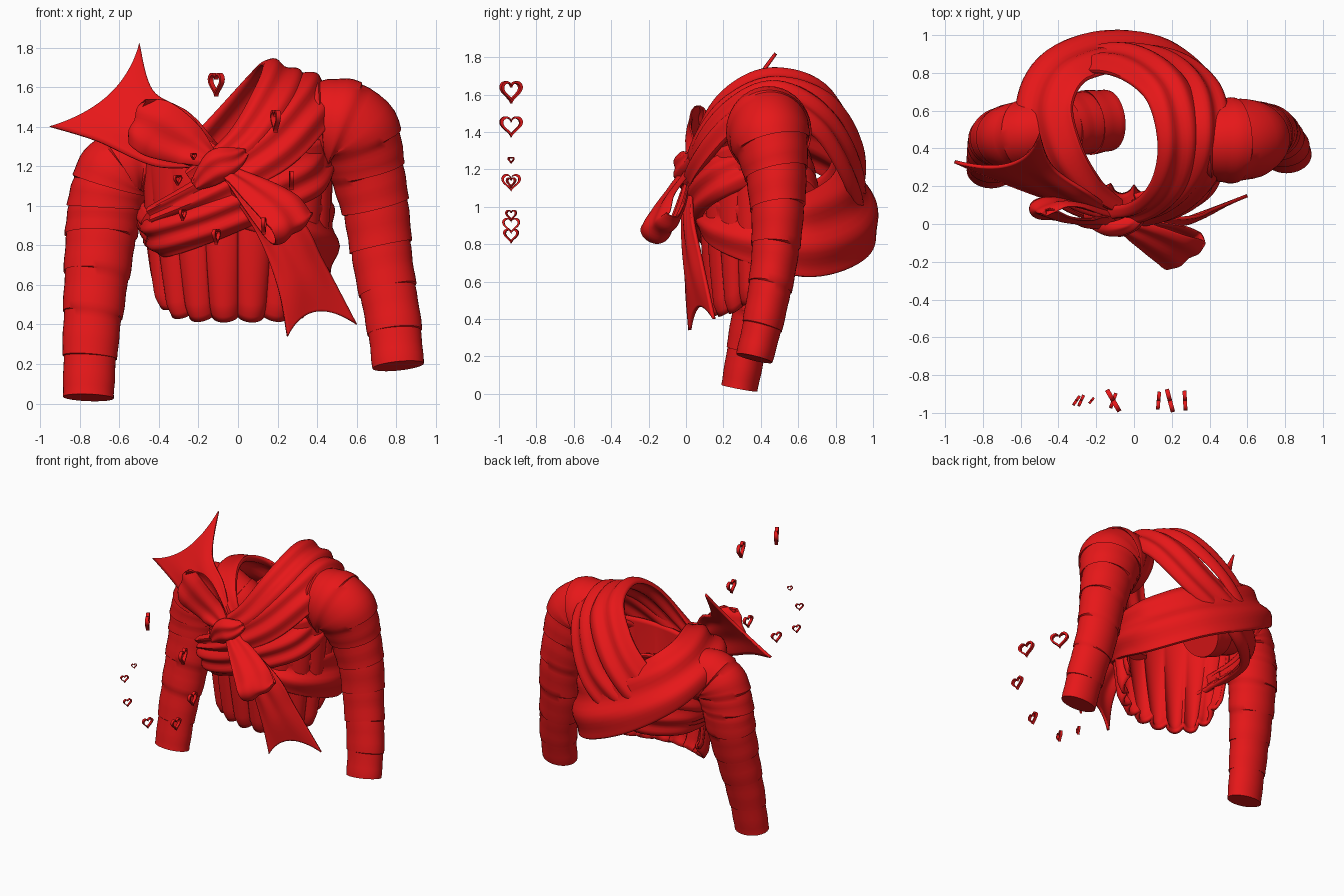
import bpy, bmesh, math
from mathutils import Vector, Matrix

old = bpy.data.objects.get("Cube")
if old:
    bpy.data.objects.remove(old, do_unlink=True)

RED = (0.83, 0.009, 0.01, 1)
red = bpy.data.materials.new("red cloth")
red.use_nodes = True
red.diffuse_color = RED
red.node_tree.nodes["Principled BSDF"].inputs["Base Color"].default_value = RED
BODY = Vector((-0.05, 0.48, 1.05))


def spline(rows, t):
    """Smooth curve through rows of any length, t from 0 to 1."""
    last = len(rows) - 1
    i = min(int(t * last), last - 1)
    f = t * last - i
    a, b, c, d = (rows[max(0, min(last, i + k))] for k in (-1, 0, 1, 2))
    return [q + f * (r - p) / 2 + f * f * (p - 2.5 * q + 2 * r - s / 2)
            + f ** 3 * (1.5 * (q - r) + (s - p) / 2)
            for p, q, r, s in zip(a, b, c, d)]


def finish(name, bm, thickness=0):
    bmesh.ops.recalc_face_normals(bm, faces=bm.faces)
    mesh = bpy.data.meshes.new(name)
    bm.to_mesh(mesh)
    bm.free()
    obj = bpy.data.objects.new(name, mesh)
    bpy.context.collection.objects.link(obj)
    mesh.materials.append(red)
    if thickness:
        mod = obj.modifiers.new("thickness", "SOLIDIFY")
        mod.thickness = thickness
        mod.offset = 0
    bpy.ops.object.select_all(action="DESELECT")
    obj.select_set(True)
    bpy.context.view_layer.objects.active = obj
    bpy.ops.object.shade_smooth_by_angle(angle=math.radians(40))


def loft(name, rings, closed=True, thickness=0):
    """Skin a list of point rows; closed rows become capped tubes."""
    bm = bmesh.new()
    rows = [[bm.verts.new(p) for p in ring] for ring in rings]
    n = len(rows[0])
    for a, b in zip(rows, rows[1:]):
        for k in range(n if closed else n - 1):
            j = (k + 1) % n
            bm.faces.new((a[k], a[j], b[j], b[k]))
    if closed:
        bm.faces.new(rows[0])
        bm.faces.new(rows[-1])
    finish(name, bm, thickness)


def frame(rows, t):
    row = spline(rows, t)
    ahead = Vector(spline(rows, min(1, t + 0.01))[:3])
    behind = Vector(spline(rows, max(0, t - 0.01))[:3])
    return Vector(row[:3]), row[3], (ahead - behind).normalized()


def band(name, rows, centre=BODY, thick=0.028, folds=3, ripple=0.012, bulge=0.5):
    """Folded cloth strip along rows of x, y, z, width, facing away from centre."""
    rings, steps, sides = [], 72, 40
    for i in range(steps + 1):
        p, width, along = frame(rows, i / steps)
        out = p - centre
        out = (out - along * out.dot(along)).normalized()
        side = along.cross(out)
        ring = []
        for k in range(sides):
            a = math.tau * k / sides
            c, s = math.cos(a), math.sin(a)
            across = c * width / 2
            lift = thick * math.copysign(abs(s) ** 0.6, s)
            lift -= ripple * math.cos(math.tau * folds * (c + 1) / 2 + 1.2 * math.sin(i / 11))
            lift -= bulge * across * across
            ring.append(p + side * across + out * lift)
        rings.append(ring)
    loft(name, rings)


def sleeve(name, rows, wraps):
    """Arm tube wound with overlapping wraps; rows are x, y, z, radius."""
    rings, per, sides = [], 7, 40
    for w in range(wraps):
        for j in range(per):
            f = j / (per - 1)
            t = (w + f) / wraps
            p, r, along = frame(rows, t)
            depth = Vector((0, 1, 0))
            depth = (depth - along * along.y).normalized()
            side = along.cross(depth)
            flat = 0.96 - 0.2 * t
            r *= 0.975 + 0.055 * f ** 0.7 + 0.01 * math.sin(f * 9 + w)
            tilt = 0.12 * r * math.sin(math.pi * t)
            ring = []
            for k in range(sides):
                a = math.tau * k / sides
                ring.append(p + side * r * math.cos(a) + depth * r * flat * math.sin(a)
                            + along * tilt * math.sin(a + w * 0.9))
            rings.append(ring)
    loft(name, rings)


def tail(name, left, middle, right):
    """Flat ribbon end; the middle curve stops short to make the notch."""
    rings, steps, cross = [], 30, 20
    for i in range(steps + 1):
        l, m, r = (Vector(spline(c, i / steps)) for c in (left, middle, right))
        ring = []
        for k in range(cross + 1):
            v = 2 * k / cross - 1
            p = l * (v * v - v) / 2 + m * (1 - v * v) + r * (v * v + v) / 2
            p.y += 0.01 * math.cos(v * 7) * (1 - i / steps)
            ring.append(p)
        rings.append(ring)
    loft(name, rings, closed=False, thickness=0.018)


# Sleeves
sleeve("left_sleeve", [
    (0.33, 0.44, 1.39, 0.18), (0.46, 0.44, 1.41, 0.235), (0.58, 0.45, 1.365, 0.235),
    (0.645, 0.48, 1.2, 0.195), (0.70, 0.49, 0.97, 0.167), (0.735, 0.47, 0.7, 0.15),
    (0.785, 0.42, 0.42, 0.138), (0.81, 0.365, 0.19, 0.128)], 9)
sleeve("right_sleeve", [
    (-0.13, 0.55, 1.02, 0.17), (-0.3, 0.53, 1.12, 0.18), (-0.47, 0.5, 1.21, 0.19),
    (-0.6, 0.47, 1.18, 0.2), (-0.66, 0.46, 1.05, 0.19), (-0.69, 0.45, 0.87, 0.18),
    (-0.72, 0.4, 0.6, 0.16), (-0.745, 0.34, 0.32, 0.14), (-0.757, 0.285, 0.03, 0.125)], 11)

# Pleated front of the bodice, open at the back
pleats = []
for i in range(31):
    f = i / 30
    row = []
    for k in range(161):
        s = k / 80 - 1
        fold = abs(math.sin(s * math.pi * 4.5))
        hem = 0.46 + 0.2 * abs(s) ** 4 - 0.045 * fold ** 0.5
        top = 1.24 + 0.16 * max(0, s)
        z = top + (hem - top) * f
        a = s * math.radians(100 - 8 * f)
        grow = 0.05 * f * (fold ** 0.6 - 0.6) - 0.07 * f * f
        if f > 0.93:
            grow -= 0.02 * (f - 0.93) / 0.07
        row.append(Vector(((0.47 + grow) * math.sin(a), 0.42 - (0.34 + grow) * math.cos(a), z)))
    pleats.append(row)
loft("pleated_bodice", pleats, closed=False, thickness=0.025)

# Wrapped bands over the shoulders and around the back
band("inner_shoulder_band", [
    (-0.24, 0.05, 1.13, 0.12), (0.03, 0.06, 1.32, 0.2), (0.2, 0.2, 1.55, 0.25),
    (0.25, 0.45, 1.68, 0.26), (0.17, 0.73, 1.61, 0.27), (-0.06, 0.88, 1.36, 0.28),
    (-0.32, 0.84, 1.1, 0.28), (-0.48, 0.6, 0.96, 0.24), (-0.44, 0.3, 0.87, 0.2)], folds=2)
band("outer_shoulder_band", [
    (-0.44, 0.17, 0.95, 0.1), (-0.12, 0.03, 1.1, 0.17), (0.18, 0.07, 1.28, 0.23),
    (0.37, 0.24, 1.49, 0.25), (0.43, 0.48, 1.6, 0.25), (0.37, 0.74, 1.46, 0.27),
    (0.15, 0.9, 1.18, 0.29), (-0.2, 0.9, 0.97, 0.27), (-0.45, 0.68, 0.9, 0.24),
    (-0.45, 0.35, 0.85, 0.2)], folds=2)
band("lower_front_band", [
    (-0.45, 0.42, 0.86, 0.18), (-0.4, 0.17, 0.83, 0.2), (-0.15, 0.05, 0.91, 0.2),
    (0.15, 0.05, 1.05, 0.22), (0.37, 0.17, 1.16, 0.24), (0.44, 0.4, 1.25, 0.22)], folds=2)
band("back_sash", [
    (-0.1, 0.07, 1.23, 0.14), (-0.28, 0.16, 1.34, 0.28), (-0.43, 0.36, 1.41, 0.36),
    (-0.49, 0.62, 1.37, 0.38), (-0.39, 0.84, 1.25, 0.42), (-0.12, 0.945, 1.09, 0.46),
    (0.2, 0.9, 0.95, 0.48), (0.43, 0.68, 0.85, 0.45), (0.46, 0.42, 0.87, 0.38),
    (0.32, 0.18, 0.93, 0.3), (0.0, 0.09, 1.0, 0.2)], Vector((-0.05, 0.48, 0.82)),
    folds=2, ripple=0.016)

# Bow loops
band("lower_bow_loop", [
    (-0.07, 0.0, 1.19, 0.08), (0.07, -0.07, 1.1, 0.18), (0.22, -0.15, 0.99, 0.26),
    (0.29, -0.175, 0.9, 0.26), (0.265, -0.09, 0.87, 0.25), (0.16, -0.04, 0.97, 0.22),
    (-0.05, 0.02, 1.17, 0.08)], Vector((0.18, -0.09, 0.98)), 0.012, 2, 0.006)
band("upper_bow_loop", [
    (-0.12, 0.0, 1.22, 0.08), (-0.25, 0.01, 1.31, 0.22), (-0.41, 0.03, 1.39, 0.3),
    (-0.52, 0.07, 1.43, 0.24), (-0.43, 0.12, 1.41, 0.28), (-0.28, 0.1, 1.33, 0.22),
    (-0.12, 0.05, 1.22, 0.08)], Vector((-0.36, 0.065, 1.37)), 0.012, 2, 0.006)

# Forked ribbon tails
tail("upper_tail",
     [(-0.16, 0.07, 1.2), (-0.42, 0.12, 1.2), (-0.72, 0.23, 1.33), (-0.95, 0.33, 1.4)],
     [(-0.14, 0.06, 1.23), (-0.34, 0.13, 1.36), (-0.53, 0.24, 1.47), (-0.65, 0.32, 1.56)],
     [(-0.12, 0.07, 1.26), (-0.24, 0.16, 1.46), (-0.43, 0.3, 1.58), (-0.5, 0.48, 1.82)])
tail("lower_tail",
     [(-0.1, 0.02, 1.15), (0.09, 0.0, 0.87), (0.2, 0.0, 0.59), (0.25, 0.02, 0.34)],
     [(-0.07, 0.01, 1.17), (0.18, -0.01, 0.9), (0.32, 0.02, 0.66), (0.39, 0.07, 0.465)],
     [(-0.04, 0.02, 1.19), (0.3, 0.03, 0.95), (0.43, 0.08, 0.72), (0.6, 0.15, 0.4)])

# Knot
band("bow_knot", [
    (-0.21, 0.02, 1.11, 0.07), (-0.15, -0.01, 1.16, 0.14), (-0.09, -0.025, 1.21, 0.17),
    (-0.02, 0.0, 1.24, 0.12), (0.02, 0.04, 1.26, 0.06)], Vector((-0.1, 0.2, 1.2)), 0.04, 2, 0.006)


# Floating hollow hearts
def heart(name, x, z, size, turn):
    bm = bmesh.new()
    count, rings = 48, []
    for scale, depth in ((1, -1), (1, 1), (0.74, 1), (0.74, -1)):
        ring = []
        for k in range(count):
            a = math.tau * k / count
            across = math.sin(a) ** 3
            up = (13 * math.cos(a) - 5 * math.cos(2 * a) - 2 * math.cos(3 * a) - math.cos(4 * a)) / 16
            ring.append(bm.verts.new((depth * (0.004 + size * 0.06), across * scale * size / 2,
                                      (up * scale + 0.12) * size / 2)))
        rings.append(ring)
    for a, b in zip(rings, rings[1:] + rings[:1]):
        for k in range(count):
            j = (k + 1) % count
            bm.faces.new((a[k], a[j], b[j], b[k]))
    place = Matrix.Translation((x, -0.935, z)) @ Matrix.Rotation(math.radians(turn), 4, "Z")
    bmesh.ops.transform(bm, matrix=place, verts=bm.verts)
    finish(name, bm)


for i, spec in enumerate((
        (-0.11, 1.615, 0.132, 30), (0.19, 1.43, 0.125, 15), (-0.225, 1.25, 0.04, -40),
        (0.27, 1.13, 0.105, 3), (-0.305, 1.13, 0.06, -35), (-0.28, 0.955, 0.065, -25),
        (0.13, 0.9, 0.095, -5), (-0.11, 0.845, 0.085, -20))):
    heart(f"heart_{i + 1}", *spec)
